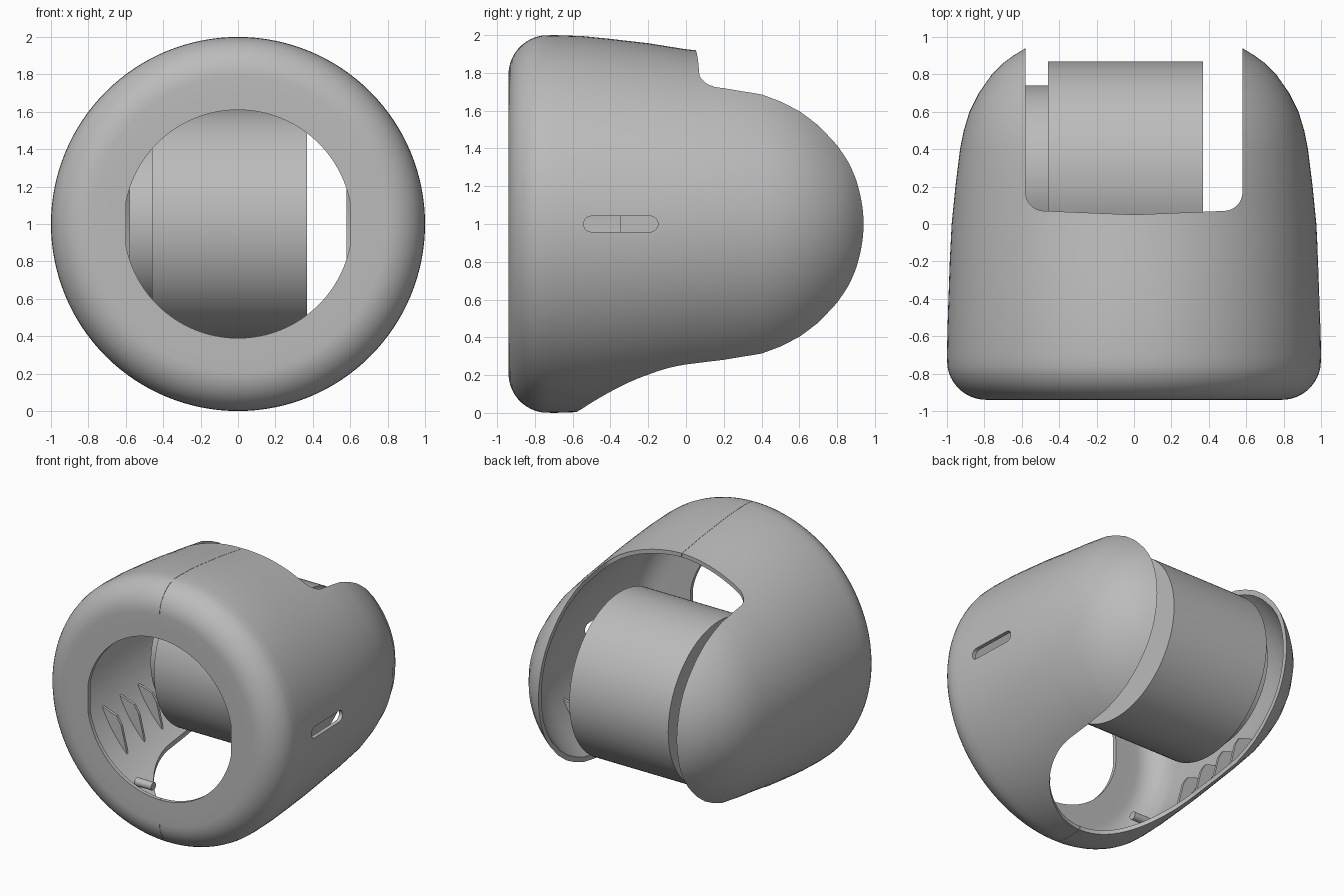
import bpy, bmesh
from math import sin, cos, pi, radians
from mathutils import Matrix, Vector

cube = bpy.data.objects.get("Cube")
if cube:
    bpy.data.objects.remove(cube)

grey = bpy.data.materials.new("plain_grey")
grey.use_nodes = True
GREY = (0.5, 0.5, 0.5, 1)
grey.diffuse_color = GREY
grey.node_tree.nodes["Principled BSDF"].inputs["Base Color"].default_value = GREY


def finish(name, bm):
    bmesh.ops.recalc_face_normals(bm, faces=bm.faces[:])
    me = bpy.data.meshes.new(name)
    bm.to_mesh(me)
    bm.free()
    ob = bpy.data.objects.new(name, me)
    me.materials.append(grey)
    bpy.context.collection.objects.link(ob)
    return ob


def activate(ob):
    bpy.ops.object.select_all(action='DESELECT')
    ob.select_set(True)
    bpy.context.view_layer.objects.active = ob


def smooth(ob):
    activate(ob)
    bpy.ops.object.shade_smooth_by_angle(angle=radians(30))


def apply(ob, kind, **settings):
    mod = ob.modifiers.new(kind, kind)
    for key, value in settings.items():
        setattr(mod, key, value)
    activate(ob)
    bpy.ops.object.modifier_apply(modifier=mod.name)


def prism(name, outline, place, lo, hi):
    """Extrude a 2D outline; place(u, v, w) maps it into space."""
    bm = bmesh.new()
    ends = [[bm.verts.new(place(u, v, w)) for u, v in outline] for w in (lo, hi)]
    n = len(outline)
    for e in ends:
        bm.faces.new(e)
    for i in range(n):
        j = (i + 1) % n
        bm.faces.new((ends[0][i], ends[0][j], ends[1][j], ends[1][i]))
    return finish(name, bm)


def arc(cx, cy, r, a0, a1, n):
    return [(cx + r * cos(radians(a0 + (a1 - a0) * i / n)),
             cy + r * sin(radians(a0 + (a1 - a0) * i / n))) for i in range(n + 1)]


def cylinder_x(name, x0, x1, y, z, r, segs):
    bm = bmesh.new()
    m = Matrix.Translation(((x0 + x1) / 2, y, z)) @ Matrix.Rotation(pi / 2, 4, 'Y')
    bmesh.ops.create_cone(bm, cap_ends=True, segments=segs, radius1=r, radius2=r,
                          depth=x1 - x0, matrix=m)
    ob = finish(name, bm)
    smooth(ob)
    return ob


# Shell sections: depth, half width, half height
BODY = [(-0.7, 1, 1), (-0.55, .997, .995), (-0.4, .992, .98), (-0.2, .985, .957),
        (0, .975, .925), (.2, .955, .905), (.4, .93, .878), (.5, .91, .842),
        (.6, .88, .795), (.7, .83, .731), (.8, .76, .645), (.86, .70, .585),
        (.9, .645, .54), (.94, .58, .48), (.98, .48, .4), (1.0, .4, .3)]
SEGS = 128


def section(y):
    for (y0, a0, b0), (y1, a1, b1) in zip(BODY, BODY[1:]):
        if y0 <= y <= y1:
            t = (y - y0) / (y1 - y0)
            return a0 + (a1 - a0) * t, b0 + (b1 - b0) * t


bm = bmesh.new()
front = [(-0.94, .61, .61), (-0.94, .7, .7)]
front += [(y, r, r) for r, y in arc(.79, -.73, .21, -90, -8, 10)]
rings = []
for k, (y, a, b) in enumerate(front + BODY):
    ring = []
    for i in range(SEGS):
        t = 2 * pi * i / SEGS
        x = a * cos(t)
        if k == 0:
            x = max(-.6, min(.6, x))
        ring.append(bm.verts.new((x, y, 1 + b * sin(t))))
    rings.append(ring)
for r0, r1 in zip(rings, rings[1:]):
    for i in range(SEGS):
        j = (i + 1) % SEGS
        bm.faces.new((r0[i], r0[j], r1[j], r1[i]))
bm.faces.new(rings[-1])
shell = finish("left_shell", bm)
apply(shell, 'SOLIDIFY', thickness=.03, offset=-1)

# Rear openings (square above, round below) and the side slot
flat = lambda u, v, w: (u, v, w)
side = lambda u, v, w: (w, u, v)
upper = arc(.48, .17, .1, 0, -90, 8) + [(0, .05)] + arc(-.48, .17, .1, -90, -180, 8)
upper += [(-.58, 1.4), (.58, 1.4)]
lower = arc(0, 0, .58, 0, -180, 48) + [(-.58, 1.4), (.58, 1.4)]
slot = arc(-.19, 1, .042, -90, 90, 10) + arc(-.5, 1, .042, 90, 270, 10)
for cutter in (prism("upper_cutter", upper, flat, 1, 2.3),
               prism("lower_cutter", lower, flat, -.3, 1.01),
               prism("slot_cutter", slot, side, .8, 1.2)):
    cutter.hide_render = True
    apply(shell, 'BOOLEAN', operation='DIFFERENCE', solver='EXACT', object=cutter)
    bpy.data.objects.remove(cutter)

# Split the shell into two halves along the middle seam
other = shell.copy()
other.data = shell.data.copy()
other.name = "right_shell"
bpy.context.collection.objects.link(other)
for ob, direction in ((shell, -1), (other, 1)):
    bm = bmesh.new()
    bm.from_mesh(ob.data)
    cut = bmesh.ops.bisect_plane(bm, geom=bm.verts[:] + bm.edges[:] + bm.faces[:],
                                 plane_co=(-direction * .001, 0, 0),
                                 plane_no=(direction, 0, 0), clear_outer=True)
    edges = [e for e in cut['geom_cut'] if isinstance(e, bmesh.types.BMEdge)]
    bmesh.ops.holes_fill(bm, edges=edges)
    bm.to_mesh(ob.data)
    bm.free()
    smooth(ob)

# Drum and its mounting collar
cylinder_x("drum", -.46, .37, .26, 1, .61, 128)
cylinder_x("drum_collar", -.58, -.455, .26, 1, .48, 96)

# Inner ribs and alignment pegs, mirrored on both halves
for s, label in ((1, "left"), (-1, "right")):
    for n, y in enumerate((-.35, -.15, .05, .25)):
        a, b = section(y)
        a, b = a - .02, b - .02
        on_wall = [(s * a * cos(radians(t)), 1 + b * sin(radians(t)))
                   for t in (-46, -40, -34, -28, -22)]
        tip = [(s * (a - .1) * cos(radians(t)), 1 + (b - .1) * sin(radians(t)))
               for t in (-28, -33)]
        prism(f"{label}_rib_{n + 1}", on_wall + tip,
              lambda u, v, w: (u, w, v), y - .01, y + .01)
    x0, x1 = sorted((s * .38, s * .52))
    cylinder_x(f"{label}_peg", x0, x1, -.47, .21, .03, 20)
